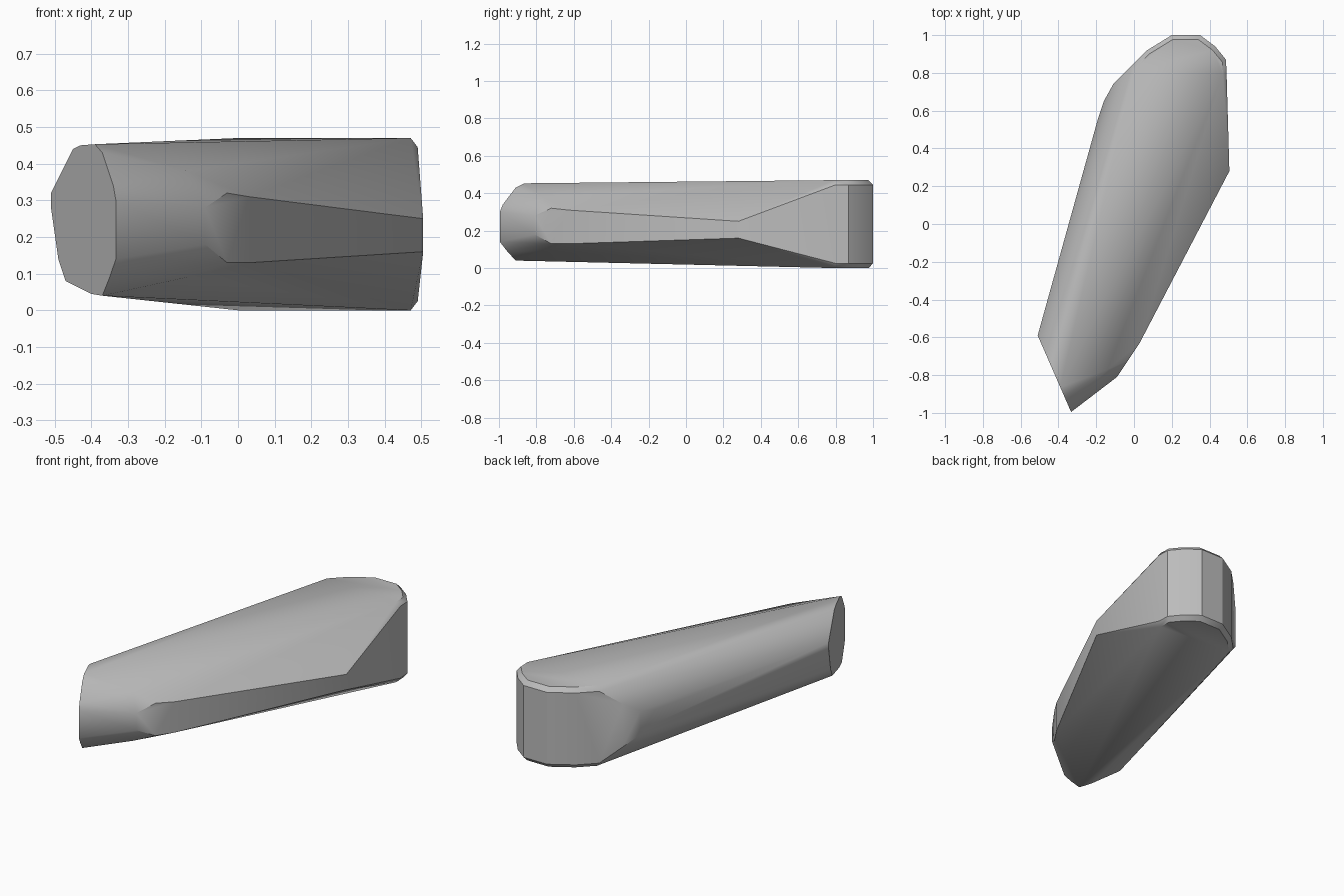
import bpy
import bmesh
import math

cube = bpy.data.objects.get("Cube")
if cube:
    bpy.data.objects.remove(cube, do_unlink=True)


def make_material(name, value):
    material = bpy.data.materials.new(name)
    material.use_nodes = True
    colour = (value, value, value, 1)
    material.diffuse_color = colour
    material.node_tree.nodes["Principled BSDF"].inputs["Base Color"].default_value = colour
    return material


def raise_outline(outline, low, high):
    """Repeat a plan outline at a low and a high level."""
    return [(x, y, z) for x, y in outline for z in (low, high)]


def inset_outline(outline, centre, factor):
    """Shrink a plan outline toward a centre point."""
    cx, cy = centre
    return [(cx + (x - cx) * factor, cy + (y - cy) * factor) for x, y in outline]


def slanted_cap(profile):
    """Place a front profile on the slanted vertical end plane."""
    return [(x, -.59 - 2.29 * (x + .51), z) for x, z in profile]


def build_hull(name, points, material):
    """Wrap points in a convex skin with merged flat faces."""
    bm = bmesh.new()
    for point in points:
        bm.verts.new(point)
    result = bmesh.ops.convex_hull(bm, input=bm.verts[:])
    waste = {g for g in result["geom_interior"] + result["geom_unused"]
             if isinstance(g, bmesh.types.BMVert)}
    bmesh.ops.delete(bm, geom=list(waste), context="VERTS")
    bmesh.ops.dissolve_limit(bm, angle_limit=math.radians(1),
                             verts=bm.verts[:], edges=bm.edges[:])
    bmesh.ops.recalc_face_normals(bm, faces=bm.faces[:])
    mesh = bpy.data.meshes.new(name)
    bm.to_mesh(mesh)
    bm.free()
    mesh.materials.append(material)
    obj = bpy.data.objects.new(name, mesh)
    bpy.context.collection.objects.link(obj)
    return obj


# Rounded upright back wall, with a slightly inset top and bottom rim
back_wall = [(.49, .8), (.487, .87), (.43, .94), (.35, 1), (.2, 1),
             (.07, .92), (-.02, .83)]
rim = inset_outline(back_wall, (.25, .7), .92)
points = raise_outline(back_wall, .025, .445) + raise_outline(rim, 0, .47)

# Side ridges where the body is widest
points += raise_outline([(.505, .28)], .16, .25)
points += raise_outline([(-.11, .74)], .11, .36)
points += raise_outline([(-.16, .65)], .16, .3)
points += raise_outline([(-.19, .56)], .2, .28)

# Blunt nose beside the slanted cap
points += raise_outline([(.03, -.63)], .13, .31)
points += raise_outline([(-.03, -.72)], .13, .32)
points += raise_outline([(-.09, -.81)], .18, .28)
points += raise_outline([(-.14, -.77)], .09, .38)

# Slanted flat cap at the front
points += slanted_cap([(-.51, .28), (-.51, .32), (-.45, .44), (-.43, .45),
                       (-.39, .453), (-.37, .43), (-.34, .34), (-.333, .3),
                       (-.333, .14), (-.35, .09), (-.37, .04), (-.4, .045),
                       (-.47, .08), (-.49, .14)])

body = build_hull("tapered_body", points, make_material("mid grey", .5))

# Soft shading with crisp rims
bpy.ops.object.select_all(action="DESELECT")
body.select_set(True)
bpy.context.view_layer.objects.active = body
bpy.ops.object.shade_smooth_by_angle(angle=math.radians(30))
